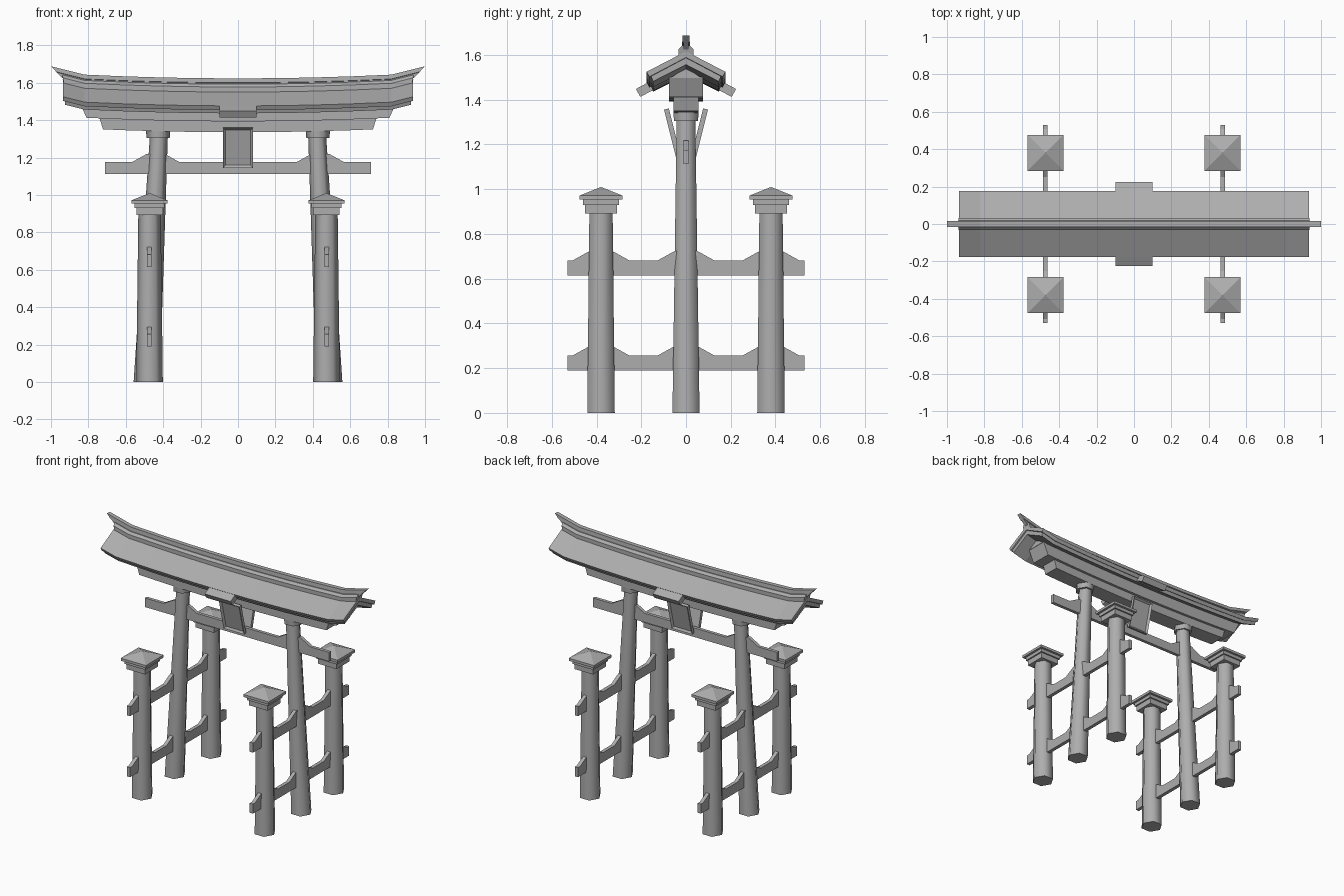
import bpy, bmesh, math
from mathutils import Matrix, Vector

if "Cube" in bpy.data.objects:
    bpy.data.objects.remove(bpy.data.objects["Cube"])

# one mid-grey finish for the whole gate
GREY = bpy.data.materials.new("stone_grey")
GREY.diffuse_color = (0.42, 0.42, 0.42, 1)
GREY.use_nodes = True
GREY.node_tree.nodes["Principled BSDF"].inputs["Base Color"].default_value = GREY.diffuse_color


def finish(name, bm, smooth=None):
    bmesh.ops.remove_doubles(bm, verts=bm.verts, dist=1e-5)
    bmesh.ops.recalc_face_normals(bm, faces=bm.faces)
    me = bpy.data.meshes.new(name)
    bm.to_mesh(me)
    bm.free()
    me.materials.append(GREY)
    ob = bpy.data.objects.new(name, me)
    bpy.context.collection.objects.link(ob)
    if smooth:
        bpy.ops.object.select_all(action='DESELECT')
        ob.select_set(True)
        bpy.context.view_layer.objects.active = ob
        bpy.ops.object.shade_smooth_by_angle(angle=math.radians(smooth))
    return ob


def skin(bm, rings):
    """Join vertex rings of equal length and cap both ends."""
    vs = [[bm.verts.new(p) for p in r] for r in rings]
    n = len(vs[0])
    for a, b in zip(vs, vs[1:]):
        for i in range(n):
            j = (i + 1) % n
            bm.faces.new((a[i], a[j], b[j], b[i]))
    bm.faces.new(vs[0])
    bm.faces.new(vs[-1])


def loft(name, levels, n, turn=0.0, smooth=None):
    """Upright part from (x, y, z, radius) levels with n sides."""
    bm = bmesh.new()
    ang = [turn + math.tau * i / n for i in range(n)]
    skin(bm, [[(x + r * math.cos(a), y + r * math.sin(a), z) for a in ang]
              for x, y, z, r in levels])
    return finish(name, bm, smooth)


def lift(x):
    """Upward curve of roof and beams along their length."""
    x = abs(x)
    return 0.02 * (x / 0.82) ** 2 if x <= 0.82 else 0.02 + 0.25 * (x - 0.82)


def curved_beam(name, section, low_end, high_end):
    """Sweep a (y, z) section along x, ends slanted from low to high."""
    zs = [z for _, z in section]
    z0, z1 = min(zs), max(zs)
    inner = [x for x in (0.2, 0.4, 0.6, 0.82) if x < low_end - 0.03]
    stations = [-x for x in reversed(inner)] + [0] + inner
    rings = [[(x, y, z + lift(x)) for y, z in section] for x in stations]

    def end(s):
        ring = []
        for y, z in section:
            x = s * (low_end + (high_end - low_end) * (z - z0) / (z1 - z0))
            ring.append((x, y, z + lift(x)))
        return ring
    bm = bmesh.new()
    skin(bm, [end(-1)] + rings + [end(1)])
    return finish(name, bm)


def box_section(w, z0, z1):
    return [(-w, z0), (w, z0), (w, z1), (-w, z1)]


def tie_bar(name, half, z0, z1, posts, half_width, along_x, offset=0.0):
    """Flat bar with a pair of sloping wedges at every post."""
    pts = [(half, z0), (half, z1)]
    for p in sorted(posts, reverse=True):
        pts += [(p + 0.128, z1), (p + 0.05, z1 + 0.043),
                (p - 0.05, z1 + 0.043), (p - 0.128, z1)]
    pts += [(-half, z1), (-half, z0)]
    bm = bmesh.new()
    skin(bm, [[(u, offset + w, z) if along_x else (offset + w, u, z) for u, z in pts]
              for w in (-half_width, half_width)])
    return finish(name, bm)


Q = math.sqrt(2)
for side, s in (("left", -1), ("right", 1)):
    # leaning main pillar and its collar
    loft(f"main_pillar_{side}", [(s * 0.488, 0, 0, 0.07), (s * 0.423, 0, 1.32, 0.048)],
         6, smooth=65)
    loft(f"pillar_collar_{side}", [(s * 0.427, 0, 1.305, 0.062), (s * 0.427, 0, 1.345, 0.065)],
         6, smooth=65)
    # support posts with stepped pyramid caps
    for end, t in (("front", -1), ("back", 1)):
        x, y = s * 0.473, t * 0.38
        loft(f"support_post_{side}_{end}", [(x, y, 0, 0.071), (x, y, 0.9, 0.06)], 6, smooth=65)
        steps = [(0.892, 0.071), (0.93, 0.071), (0.93, 0.081), (0.953, 0.081),
                 (0.953, 0.097), (0.971, 0.097), (1.01, 0.0)]
        loft(f"post_cap_{side}_{end}", [(x, y, z, r * Q) for z, r in steps], 4, math.pi / 4)
    # side tie bars
    for level, z in (("lower", 0.19), ("upper", 0.615)):
        tie_bar(f"side_tie_{level}_{side}", 0.53, z, z + 0.066, (-0.38, 0, 0.38),
                0.0125, False, s * 0.474)

# main tie bar between the tall pillars
tie_bar("main_tie_bar", 0.71, 1.112, 1.175, (-0.44, 0.44), 0.0115, True)

# two stacked beams under the roof
curved_beam("lower_beam", box_section(0.057, 1.335, 1.4), 0.722, 0.742)
curved_beam("upper_beam", box_section(0.075, 1.393, 1.475), 0.81, 0.85)
curved_beam("roof_core", [(-0.07, 1.47), (0.07, 1.47), (0, 1.515)], 0.85, 0.85)

# roof in two layers
curved_beam("roof_lining", [(0, 1.545), (0.158, 1.463), (0.147, 1.436), (0, 1.51),
                            (-0.147, 1.436), (-0.158, 1.463)], 0.925, 0.93)
curved_beam("roof", [(0, 1.567), (0.176, 1.476), (0.164, 1.454), (0, 1.54),
                     (-0.164, 1.454), (-0.176, 1.476)], 0.936, 0.937)

# ridge
curved_beam("ridge_base", [(-0.033, 1.545), (0.033, 1.545), (0.033, 1.577), (0.018, 1.592),
                           (-0.018, 1.592), (-0.033, 1.577)], 0.93, 0.94)
curved_beam("ridge_cap", [(-0.012, 1.575), (0.012, 1.575), (0.012, 1.598), (0.017, 1.6),
                          (0.015, 1.623), (-0.015, 1.623), (-0.017, 1.6), (-0.012, 1.598)],
            0.94, 1.0)

for end, t in (("front", -1), ("back", 1)):
    # small central eave
    bm = bmesh.new()
    prof = [(0.15, 1.488), (0.224, 1.448), (0.204, 1.413), (0.13, 1.452)]
    skin(bm, [[(x, t * y, z) for y, z in prof] for x in (-0.1, 0.1)])
    finish(f"central_eave_{end}", bm)

    # tilted plaque with a recessed panel
    bm = bmesh.new()
    bmesh.ops.create_cube(bm, size=1, matrix=Matrix.Diagonal((0.158, 0.022, 0.218, 1)))
    bm.normal_update()
    face = min(bm.faces, key=lambda f: f.normal.y)
    bmesh.ops.inset_region(bm, faces=[face], thickness=0.018)
    bmesh.ops.translate(bm, verts=face.verts, vec=Vector((0, 0.012, 0)))
    turn = Matrix.Rotation(0 if t < 0 else math.pi, 4, 'Z')
    bm.transform(turn @ Matrix.Translation((0, -0.061, 1.253)) @ Matrix.Rotation(math.radians(14), 4, 'X'))
    finish(f"plaque_{end}", bm)
